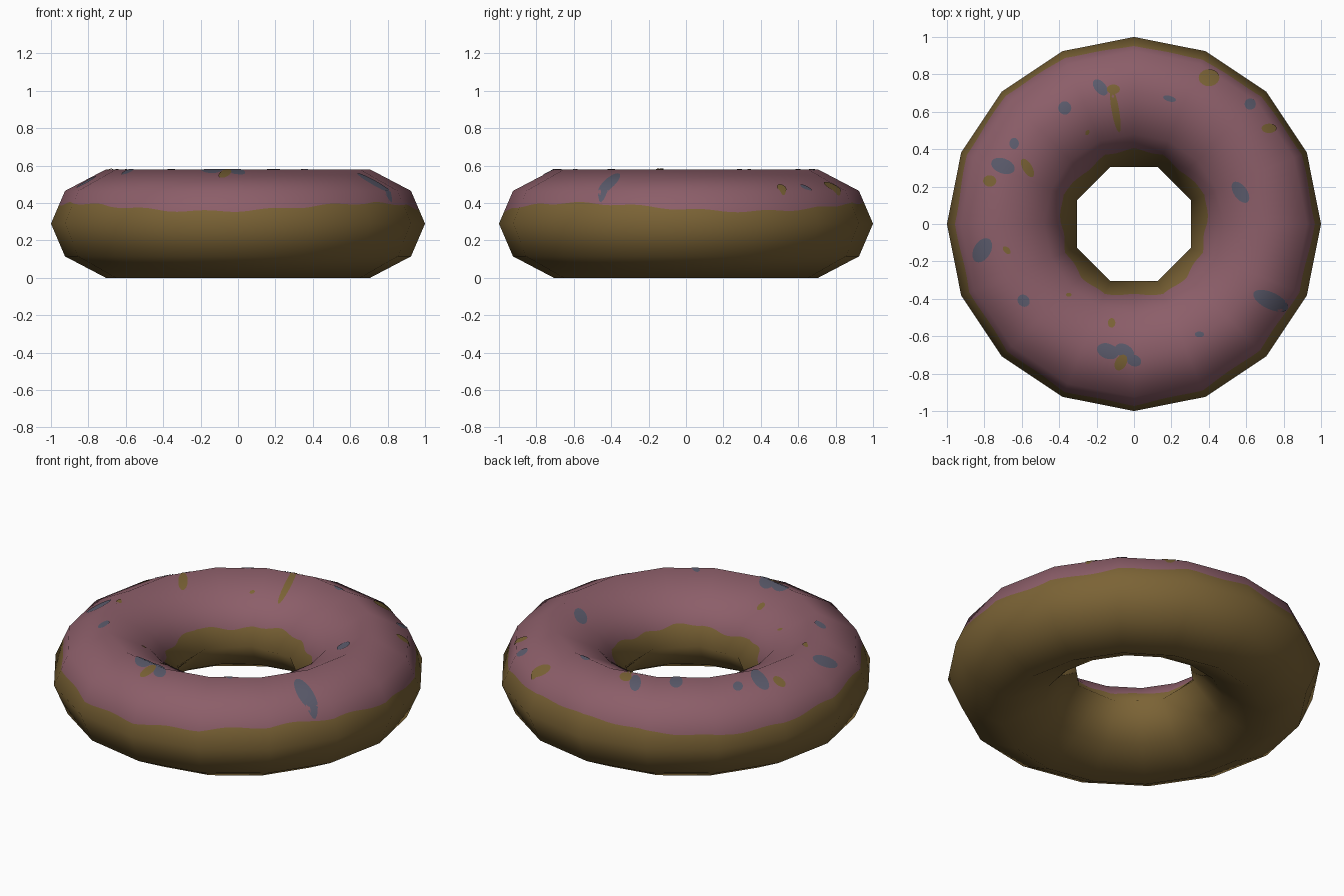
import bpy
import math
from mathutils import Vector

if "Cube" in bpy.data.objects:
    bpy.data.objects.remove(bpy.data.objects["Cube"])

SIDES, SPLIT, MID = 16, 8, 0.29
STEP = math.tau / SIDES

# Tube cross-section (radius, height), from the outer rim over the top and back
upper = [(1, MID), (0.925, 0.465), (0.706, 0.58), (0.48, 0.465), (0.331, MID)]
profile = upper + [(r, 2 * MID - z) for r, z in reversed(upper[1:-1])]
COUNT = len(profile)


def edge_normal(i):
    (r1, z1), (r2, z2) = profile[i % COUNT], profile[(i + 1) % COUNT]
    return Vector((z2 - z1, r1 - r2)).normalized()


normals = [(edge_normal(i - 1) + edge_normal(i)).normalized() for i in range(COUNT)]


def smooth_normal(v, angle):
    i = int(v) % COUNT
    n = normals[i].lerp(normals[(i + 1) % COUNT], v % 1)
    return Vector((n.x * math.cos(angle), n.x * math.sin(angle), n.y)).normalized()


def corner(k, i):
    r, z = profile[i % COUNT]
    if i % COUNT == 4 and k % 2 == 0:      # the hole is eight-sided
        r *= math.cos(STEP)
    return Vector((r * math.cos(k * STEP), r * math.sin(k * STEP), z))


def ring_point(u, v):
    k, i = int(u), int(v)
    a = corner(k, i).lerp(corner(k + 1, i), u - k)
    b = corner(k, i + 1).lerp(corner(k + 1, i + 1), u - k)
    return a.lerp(b, v - i)


def top_point(x, y):
    """Point and normal on the upper surface above x, y."""
    angle = math.atan2(y, x)
    middle = (math.floor(angle / STEP) + 0.5) * STEP
    r = (x * math.cos(middle) + y * math.sin(middle)) / math.cos(STEP / 2)
    r = min(max(r, 0.34), 0.999)
    i = next(n for n in range(4) if upper[n + 1][0] <= r)
    t = (upper[i][0] - r) / (upper[i][0] - upper[i + 1][0])
    z = upper[i][1] + t * (upper[i + 1][1] - upper[i][1])
    return Vector((x, y, z)), smooth_normal(i + t, angle)


def make_material(name, color):
    m = bpy.data.materials.new(name)
    m.use_nodes = True
    m.diffuse_color = color
    bsdf = m.node_tree.nodes["Principled BSDF"]
    bsdf.inputs["Base Color"].default_value = color
    bsdf.inputs["Roughness"].default_value = 0.8
    return m


def make_object(name, verts, faces, vert_normals, materials):
    mesh = bpy.data.meshes.new(name)
    mesh.from_pydata(verts, [], faces)
    for m in materials:
        mesh.materials.append(m)
    mesh.shade_smooth()
    mesh.normals_split_custom_set_from_vertices(vert_normals)
    ob = bpy.data.objects.new(name, mesh)
    bpy.context.scene.collection.objects.link(ob)
    return ob


dough = make_material("dough_brown", (0.198, 0.125, 0.036, 1))
icing = make_material("icing_pink", (0.262, 0.112, 0.141, 1))
blue = make_material("sprinkle_blue_grey", (0.105, 0.105, 0.15, 1))


# Wavy lower edges of the icing, outside and inside the ring
def outer_edge(a):
    z = 0.378 + 0.022 * math.cos(3 * a + 2.1) + 0.006 * math.sin(17 * a)
    return (z - MID) / 0.175


def inner_edge(a):
    z = 0.375 + 0.01 * math.sin(5 * a) + 0.005 * math.sin(13 * a)
    return 4 - (z - MID) / 0.175


# Ring body: icing covers the rows between the two wavy edges
rows = [lambda a: 0, outer_edge] + [lambda a, n=n: n for n in (1, 2, 3)]
rows += [inner_edge] + [lambda a, n=n: n for n in (4, 5, 6, 7)]
columns, row_count = SIDES * SPLIT, len(rows)
verts, vert_normals, faces = [], [], []
for c in range(columns):
    u = c / SPLIT
    for j, row in enumerate(rows):
        v = row(u * STEP)
        verts.append(ring_point(u, v))
        vert_normals.append(smooth_normal(v, u * STEP))
        d, k = (c + 1) % columns, (j + 1) % row_count
        faces.append([c * row_count + j, d * row_count + j,
                      d * row_count + k, c * row_count + k])
ring = make_object("ring_body", verts, faces, vert_normals, [dough, icing])
for face in ring.data.polygons:
    face.material_index = int(1 <= face.index % row_count <= 4)

# Sprinkles: x, y, length, width, turn in degrees
blue_spots = [
    (-.18, .73, .10, .06, -50), (-.37, .62, .07, .07, 0), (-.64, .43, .06, .05, 90),
    (-.7, .31, .13, .08, -20), (.19, .67, .07, .03, -15), (.62, .64, .06, .06, 0),
    (.57, .17, .13, .07, -55), (-.81, -.14, .14, .09, 60), (-.59, -.41, .07, .06, -45),
    (.73, -.41, .2, .09, -25), (.35, -.59, .05, .03, 0), (-.14, -.68, .12, .08, -20),
    (-.05, -.68, .11, .07, -30), (0, -.73, .08, .06, -20)]
tan_spots = [
    (.4, .78, .11, .09, 0), (.72, .51, .08, .05, 0), (-.11, .72, .07, .05, 0),
    (-.1, .61, .24, .04, -80), (-.25, .49, .03, .02, 60), (-.77, .23, .07, .06, 0),
    (-.57, .3, .11, .05, -60), (-.68, -.14, .05, .03, -45), (-.12, -.53, .05, .04, 90),
    (-.35, -.38, .03, .02, 0), (-.07, -.74, .09, .06, 60)]


def make_sprinkles(name, spots, material, lift):
    """Thin rounded patches that follow the icing."""
    verts, vert_normals, faces = [], [], []
    around, rings = 20, 4
    for x, y, length, width, turn in spots:
        base, t = len(verts), math.radians(turn)
        for s in range(rings + 1):
            for n in range(around if s else 1):
                a = math.tau * n / around
                p = s / rings * length / 2 * math.cos(a)
                q = s / rings * width / 2 * math.sin(a)
                point, normal = top_point(x + p * math.cos(t) - q * math.sin(t),
                                          y + p * math.sin(t) + q * math.cos(t))
                verts.append(point + normal * lift)
                vert_normals.append(normal)
        for n in range(around):
            m = (n + 1) % around
            faces.append([base, base + 1 + n, base + 1 + m])
            for s in range(rings - 1):
                i = base + 1 + s * around
                faces.append([i + n, i + around + n, i + around + m, i + m])
    make_object(name, verts, faces, vert_normals, [material])


make_sprinkles("blue_sprinkles", blue_spots, blue, 0.003)
make_sprinkles("tan_sprinkles", tan_spots, dough, 0.004)
